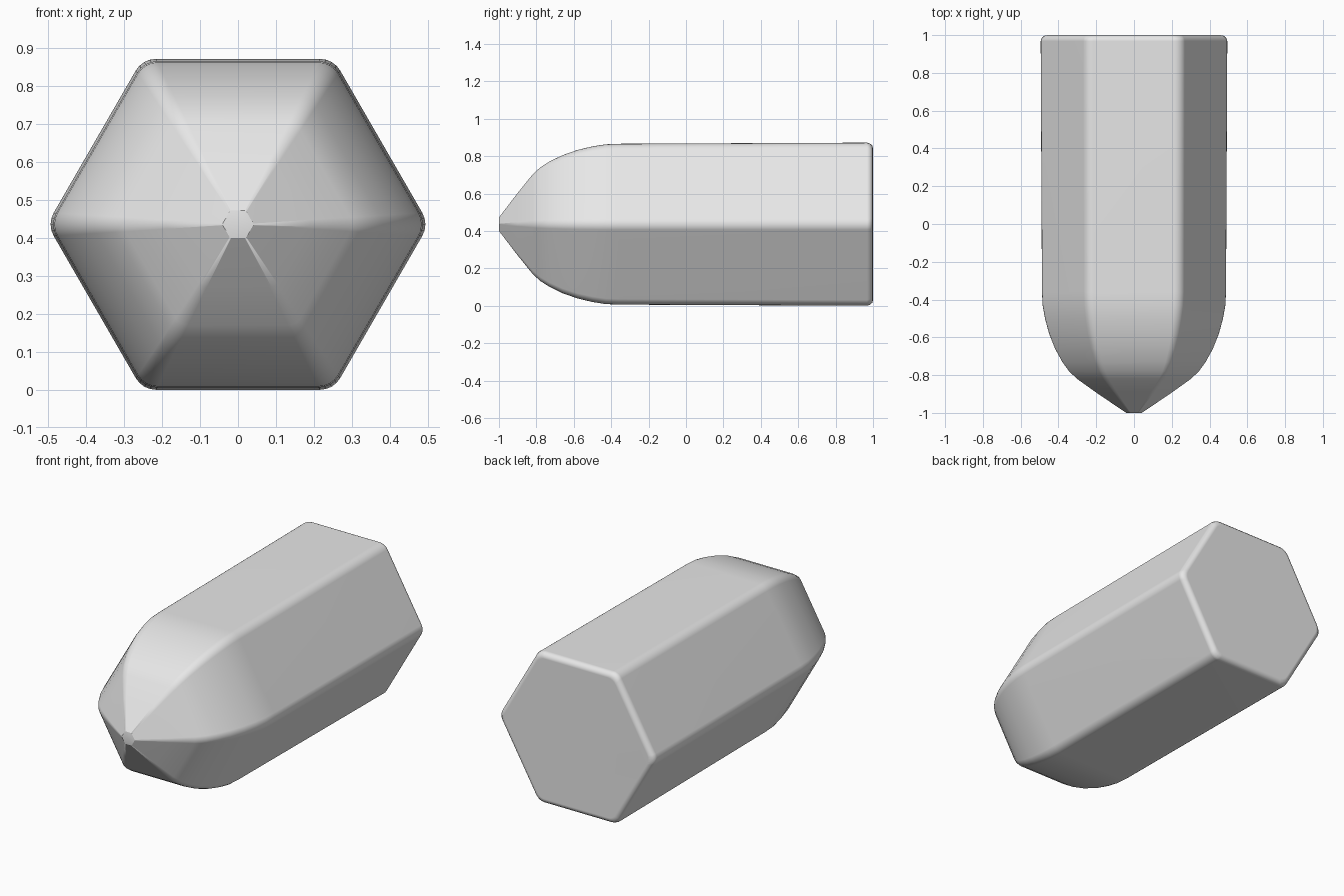
import bpy, bmesh, math

cube = bpy.data.objects.get("Cube")
if cube:
    bpy.data.objects.remove(cube)

MID_Z = 0.436          # height of the long axis
CORNER = 0.14          # corner rounding as a share of the apothem
STEPS = 4              # segments in each rounded corner

# Side profile: position along y, distance from axis to flat
PROFILE = [(-1, 0.036), (-0.9, 0.167), (-0.82, 0.266), (-0.78, 0.303),
           (-0.73, 0.335), (-0.66, 0.369), (-0.58, 0.397), (-0.5, 0.416),
           (-0.43, 0.427), (-0.36, 0.43), (0.3, 0.433), (0.968, 0.436),
           (0.984, 0.431), (0.996, 0.42), (1, 0.404)]


def hex_ring(bm, y, apothem):
    """Rounded hexagon across the y axis, with corners at +x and -x."""
    r = apothem * CORNER
    centre = (apothem - r) / math.cos(math.pi / 6)
    ring = []
    for k in range(6):
        mid = k * math.pi / 3
        for s in range(STEPS + 1):
            a = mid + (s / STEPS - 0.5) * math.pi / 3
            ring.append(bm.verts.new((
                centre * math.cos(mid) + r * math.cos(a), y,
                MID_Z + centre * math.sin(mid) + r * math.sin(a))))
    return ring


def make_material(name, colour):
    mat = bpy.data.materials.new(name)
    mat.use_nodes = True
    mat.diffuse_color = colour
    for node in mat.node_tree.nodes:
        if node.type == 'BSDF_PRINCIPLED':
            node.inputs["Base Color"].default_value = colour
    return mat


# Loft the rings into a closed body
bm = bmesh.new()
rings = [hex_ring(bm, y, a) for y, a in PROFILE]
for lower, upper in zip(rings, rings[1:]):
    for i in range(len(lower)):
        j = (i + 1) % len(lower)
        bm.faces.new((lower[i], lower[j], upper[j], upper[i]))
bm.faces.new(rings[0])
bm.faces.new(rings[-1])
bmesh.ops.recalc_face_normals(bm, faces=bm.faces)

mesh = bpy.data.meshes.new("pointed_hexagonal_body")
bm.to_mesh(mesh)
bm.free()
body = bpy.data.objects.new("pointed_hexagonal_body", mesh)
bpy.context.collection.objects.link(body)
mesh.materials.append(make_material("light grey", (0.8, 0.8, 0.8, 1)))

# Smooth rounding with flat-looking sides
bpy.ops.object.select_all(action='DESELECT')
body.select_set(True)
bpy.context.view_layer.objects.active = body
bpy.ops.object.shade_smooth_by_angle(angle=math.radians(35))
weighted = body.modifiers.new("flat_sides", 'WEIGHTED_NORMAL')
weighted.keep_sharp = True
